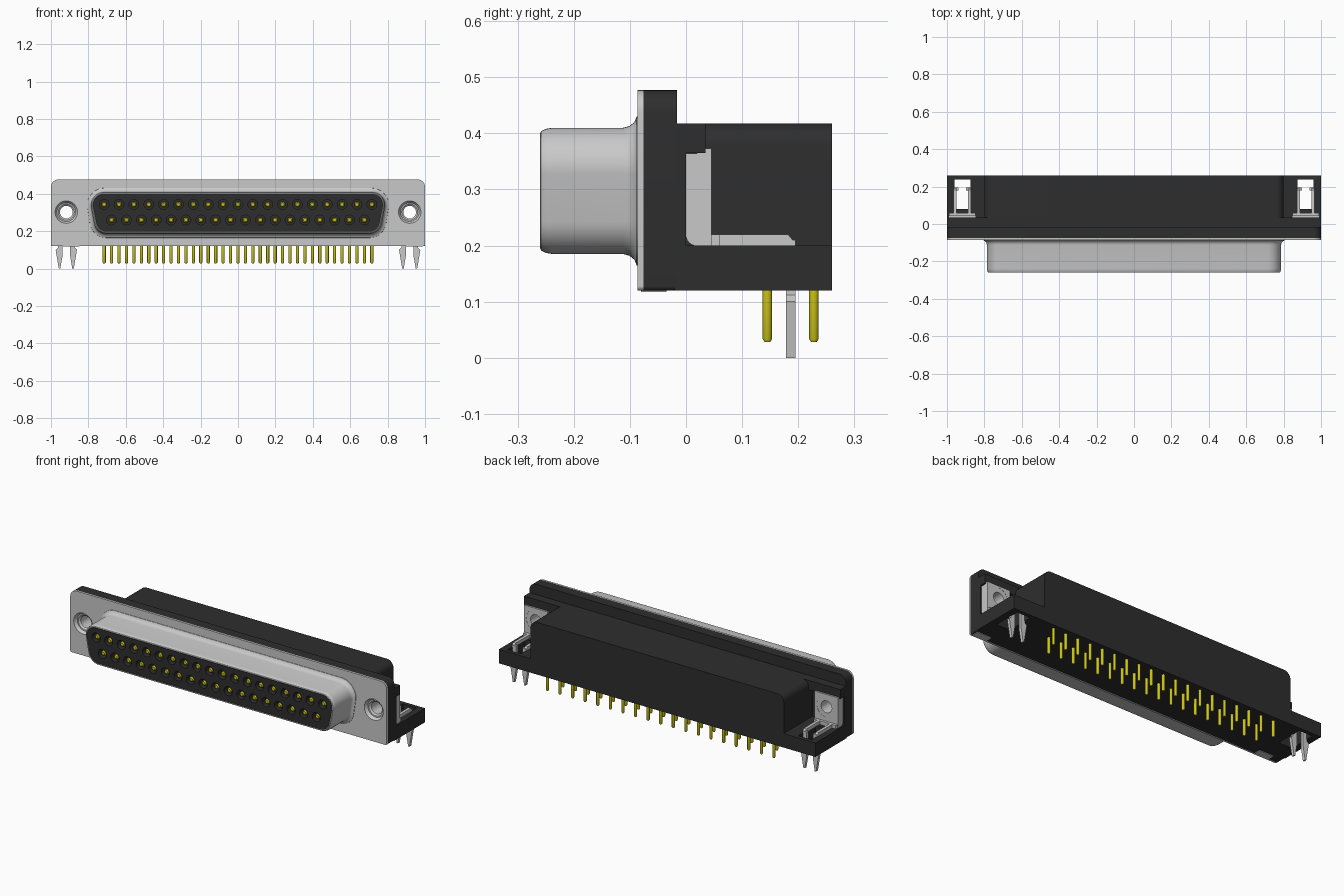
import bpy, bmesh
from math import pi, sin, cos, radians
from mathutils import Vector

cube = bpy.data.objects.get("Cube")
if cube:
    bpy.data.objects.remove(cube, do_unlink=True)


def material(name, color):
    m = bpy.data.materials.new(name)
    m.use_nodes = True
    m.diffuse_color = (*color, 1)
    m.node_tree.nodes["Principled BSDF"].inputs["Base Color"].default_value = (*color, 1)
    return m


BLACK = material("black plastic", (0.027, 0.027, 0.027))
STEEL = material("light steel", (0.58, 0.58, 0.58))
GOLD = material("gold contact", (0.62, 0.57, 0.01))

PLACE = {
    "X": lambda u, v, d: (d, u, v),
    "Y": lambda u, v, d: (u, d, v),
    "Z": lambda u, v, d: (u, v, d),
}


def loft(bm, rings, axis="Y", closed=False):
    """Skin (outline, depth) rings; cap the ends unless closed into a tube."""
    loops = [[bm.verts.new(PLACE[axis](u, v, d)) for u, v in pts] for pts, d in rings]
    pairs = list(zip(loops, loops[1:]))
    if closed:
        pairs.append((loops[-1], loops[0]))
    else:
        bm.faces.new(loops[0])
        bm.faces.new(loops[-1])
    n = len(loops[0])
    for a, b in pairs:
        for i in range(n):
            j = (i + 1) % n
            bm.faces.new((a[i], a[j], b[j], b[i]))


def prism(bm, pts, a, b, axis="Y"):
    loft(bm, [(pts, a), (pts, b)], axis)


def rect(u0, u1, v0, v1):
    return [(u0, v0), (u1, v0), (u1, v1), (u0, v1)]


def circle(u, v, r, n=24):
    return [(u + r * cos(2 * pi * i / n), v + r * sin(2 * pi * i / n)) for i in range(n)]


def fillet(points, radii, steps=6):
    """Round each corner of a polygon with its own radius."""
    out = []
    n = len(points)
    for i, r in enumerate(radii):
        p = Vector(points[i])
        if r == 0:
            out.append(tuple(p))
            continue
        a = (Vector(points[i - 1]) - p).normalized()
        b = (Vector(points[(i + 1) % n]) - p).normalized()
        half = a.angle(b) / 2
        c = p + (a + b).normalized() * r / sin(half)
        t = r * cos(half) / sin(half)
        s, e = p + a * t - c, p + b * t - c
        for k in range(steps + 1):
            out.append(tuple(c + s.lerp(e, k / steps).normalized() * r))
    return out


def finish(name, bm, mat):
    bmesh.ops.recalc_face_normals(bm, faces=bm.faces)
    me = bpy.data.meshes.new(name)
    bm.to_mesh(me)
    bm.free()
    ob = bpy.data.objects.new(name, me)
    bpy.context.collection.objects.link(ob)
    if mat:
        me.materials.append(mat)
    return ob


def make(name, mat, *prisms):
    bm = bmesh.new()
    for p in prisms:
        prism(bm, *p)
    return finish(name, bm, mat)


def cut(ob, cutter):
    mod = ob.modifiers.new("cut", "BOOLEAN")
    mod.operation = "DIFFERENCE"
    mod.object = cutter
    bpy.context.view_layer.objects.active = ob
    bpy.ops.object.modifier_apply(modifier=mod.name)


def d_outline(g):
    """D-shaped outline, grown by g."""
    pts = [(-0.76 - g, 0.185 - g), (0.76 + g, 0.185 - g), (0.80 + g, 0.41 + g), (-0.80 - g, 0.41 + g)]
    return fillet(pts, [0.07 + g] * 4, 8)


EAR, HOLE_Z = 0.918, 0.302
SIDES = (1, -1)

# Helper cutters: screw holes, clip slots and contact holes
screw_cut = make("screw_cutter", None, *[(circle(s * EAR, HOLE_Z, 0.06, 32), -0.2, 0.2) for s in SIDES])
slot_cut = make("slot_cutter", None,
                *[(rect(s * EAR - 0.043, s * EAR + 0.043, 0.08, 0.238), 0.05, 0.3, "Z") for s in SIDES])
pitch = 0.0795
contacts = [((i - 9) * pitch, 0.343, 0.228) for i in range(19)]
contacts += [((i - 8.5) * pitch, 0.26, 0.145) for i in range(18)]
contact_cut = make("contact_cutter", None, *[(circle(x, z, 0.026, 20), -0.3, -0.225) for x, z, _ in contacts])

# Steel face plate and black flange behind it
face = fillet(rect(-1, 1, 0.12, 0.477), [0.008, 0.008, 0.04, 0.04])
face_plate = make("face_plate", STEEL, (face, -0.086, -0.076))
flange = make("flange", BLACK, (face, -0.076, -0.016))
cut(face_plate, screw_cut)
cut(flange, screw_cut)

# End frame: posts, top shelf and floor in one side profile
side = [(-0.02, 0.12), (0.26, 0.12), (0.26, 0.2), (0, 0.2), (0, 0.365), (0.035, 0.365),
        (0.035, 0.418), (-0.02, 0.418)]
frame = make("end_frame", BLACK, (side, -1, 1, "X"))
cut(frame, screw_cut)
cut(frame, slot_cut)

# Rear housing over the bent contacts
make("rear_housing", BLACK, (fillet(rect(-0.8, 0.8, 0.12, 0.418), [0, 0, 0.04, 0.04]), -0.01, 0.26))

# D-shaped steel shell with flared root and rolled front lip
bm = bmesh.new()
shell = [(0.022, -0.08), (0.02, -0.088), (0.01, -0.092), (0.003, -0.101), (0, -0.112), (0, -0.238),
         (-0.002, -0.25), (-0.006, -0.258), (-0.01, -0.26), (-0.013, -0.257), (-0.013, -0.2)]
loft(bm, [(d_outline(g), y) for g, y in shell])
finish("shell", bm, STEEL)

# Black insert with contact holes and gold sockets
insert = make("contact_insert", BLACK, (d_outline(-0.0125), -0.259, -0.18))
cut(insert, contact_cut)
bm = bmesh.new()
for x, z, _ in contacts:
    loft(bm, [(circle(x, z, 0.009, 12), -0.252), (circle(x, z, 0.014, 12), -0.247),
              (circle(x, z, 0.014, 12), -0.215)])
finish("contact_sockets", bm, GOLD)

# Solder pins with chamfered tips
bm = bmesh.new()
for x, _, y in contacts:
    loft(bm, [(circle(x, y, 0.005, 12), 0.028), (circle(x, y, 0.0085, 12), 0.034),
              (circle(x, y, 0.0085, 12), 0.13)], "Z")
finish("solder_pins", bm, GOLD)

# Steel hardware on both ears
prong = [(0.02, 0.21), (0.045, 0.21), (0.045, 0.112), (0.057, 0.1), (0.04, 0), (0.032, 0), (0.02, 0.07)]
foot = [(0.04, 0.2), (0.186, 0.2), (0.195, 0.204), (0.182, 0.22), (0.04, 0.22)]
upright = fillet([(0, 0.2), (0.045, 0.2), (0.045, 0.373), (0.02, 0.373), (0.02, 0.364), (0, 0.364)],
                 [0.018, 0, 0, 0, 0, 0])
for s, tag in ((1, "left"), (-1, "right")):
    c = s * EAR
    bracket = make(tag + "_bracket", STEEL, (upright, c - 0.074, c + 0.074, "X"))
    cut(bracket, screw_cut)

    # Threaded nut with countersunk front
    bm = bmesh.new()
    nut = [(0.06, -0.084), (0.05, -0.068), (0.043, -0.068), (0.034, -0.06), (0.034, 0.044), (0.06, 0.044)]
    loft(bm, [(circle(c, HOLE_Z, r, 32), y) for r, y in nut], closed=True)
    finish(tag + "_screw_nut", bm, STEEL)

    # Split board clip: base, two foot strips and two barbed prongs
    bm = bmesh.new()
    prism(bm, rect(c - 0.07, c + 0.07, 0.2, 0.22), 0.04, 0.06)
    for k in SIDES:
        prism(bm, foot, c + k * 0.03, c + k * 0.047, "X")
        prism(bm, [(c + k * u, z) for u, z in prong], 0.178, 0.195)
    finish(tag + "_board_clip", bm, STEEL)

    # Folded plate tab under the flange corner
    make(tag + "_plate_tab", STEEL, (rect(c - 0.02, c + 0.07, 0.117, 0.121), -0.08, -0.035))

for helper in (screw_cut, slot_cut, contact_cut):
    bpy.data.objects.remove(helper, do_unlink=True)

# Smooth curved surfaces while keeping hard edges
for ob in bpy.context.scene.objects:
    ob.select_set(ob.type == "MESH")
bpy.ops.object.shade_smooth_by_angle(angle=radians(35))
